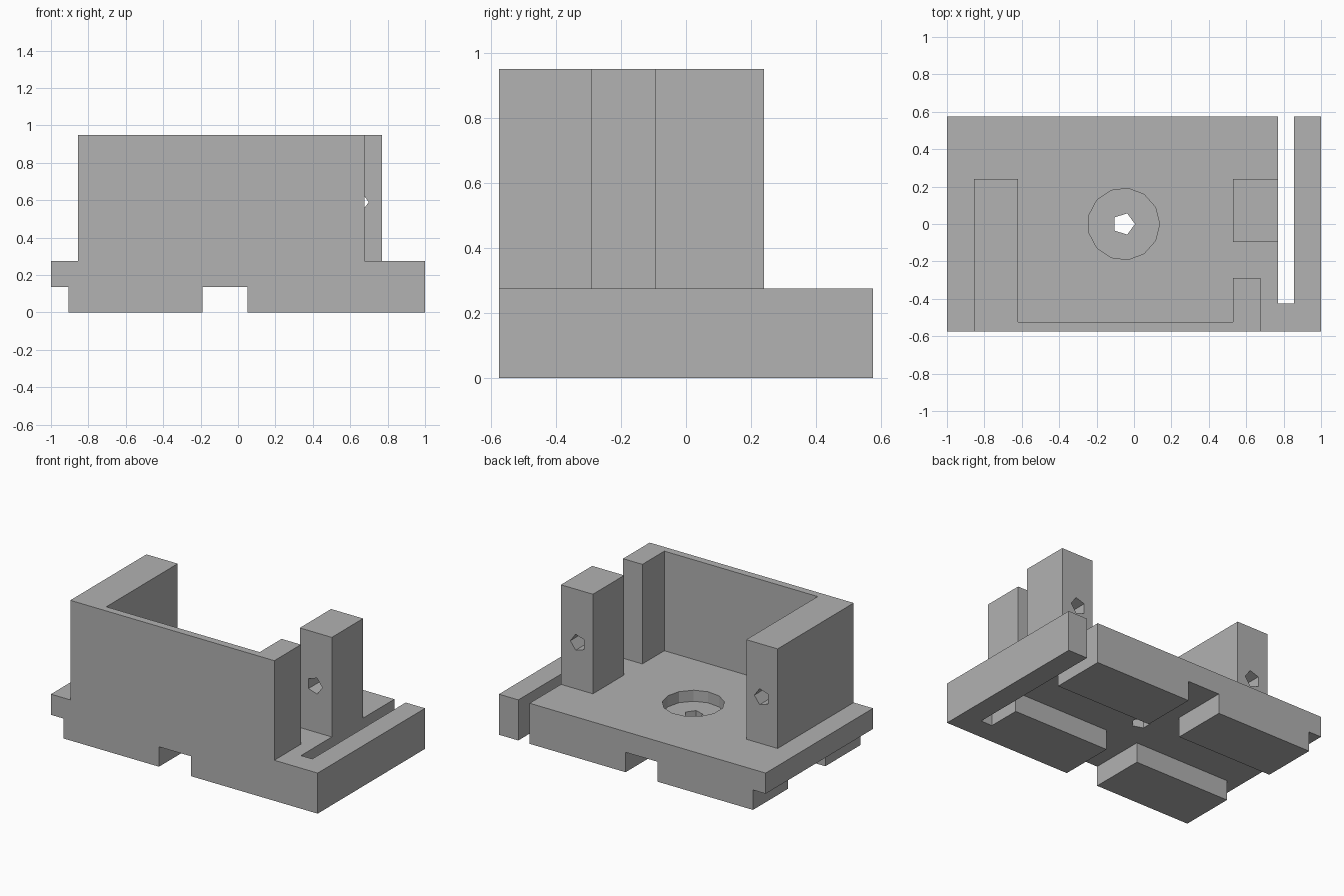
import bpy, bmesh
from math import cos, sin, tau
from mathutils import Vector

if "Cube" in bpy.data.objects:
    bpy.data.objects.remove(bpy.data.objects["Cube"], do_unlink=True)

grey = bpy.data.materials.new("plain grey")
grey.use_nodes = True
grey.diffuse_color = (0.445, 0.445, 0.445, 1)
grey.node_tree.nodes["Principled BSDF"].inputs["Base Color"].default_value = grey.diffuse_color

FRONT, BACK = -0.575, 0.575
DECK, TOP, CHANNEL = 0.275, 0.95, 0.135


def prism(name, points, depth):
    """Closed solid made by sweeping a flat outline along a vector."""
    bm = bmesh.new()
    face = bm.faces.new([bm.verts.new(p) for p in points])
    swept = bmesh.ops.extrude_face_region(bm, geom=[face])["geom"]
    verts = [g for g in swept if isinstance(g, bmesh.types.BMVert)]
    bmesh.ops.translate(bm, verts=verts, vec=Vector(depth))
    bmesh.ops.recalc_face_normals(bm, faces=bm.faces)
    mesh = bpy.data.meshes.new(name)
    bm.to_mesh(mesh)
    bm.free()
    mesh.materials.append(grey)
    obj = bpy.data.objects.new(name, mesh)
    bpy.context.collection.objects.link(obj)
    return obj


def box(name, x0, x1, y0, y1, z0, z1):
    outline = [(x0, y0, z0), (x1, y0, z0), (x1, y1, z0), (x0, y1, z0)]
    return prism(name, outline, (0, 0, z1 - z0))


def upright_hole(x, r, sides, z0, z1):
    ring = [(x + r * cos(tau * i / sides), r * sin(tau * i / sides), z0) for i in range(sides)]
    return prism("hole_cutter", ring, (0, 0, z1 - z0))


def screw_hole(x, y0, y1, r=0.057, z=0.59, sides=5):
    ring = [(x + r * cos(tau * i / sides), y0, z + r * sin(tau * i / sides)) for i in range(sides)]
    return prism("screw_cutter", ring, (0, y1 - y0, 0))


def combine(target, tool, operation):
    """Apply a boolean and discard the tool."""
    mod = target.modifiers.new("boolean", "BOOLEAN")
    mod.object, mod.operation, mod.solver = tool, operation, "EXACT"
    bpy.context.view_layer.update()
    result = bpy.data.meshes.new_from_object(
        target.evaluated_get(bpy.context.evaluated_depsgraph_get()))
    target.modifiers.clear()
    target.data = result
    bpy.data.objects.remove(tool, do_unlink=True)


# Base plate
body = box("mounting_base", -1, 1, FRONT, BACK, 0, DECK)

# Front wall with a long arm on one end and a short return on the other
wall_plan = [(-0.855, FRONT), (0.675, FRONT), (0.675, -0.29), (0.53, -0.29),
             (0.53, -0.525), (-0.62, -0.525), (-0.62, 0.24), (-0.855, 0.24)]
wall = prism("wall", [(x, y, DECK) for x, y in wall_plan], (0, 0, TOP - DECK))
combine(body, wall, "UNION")

# Free-standing post
combine(body, box("post", 0.53, 0.77, -0.095, 0.24, DECK, TOP), "UNION")

cutters = [
    # Flexure slot, open at the back
    box("slot", 0.77, 0.855, -0.425, 0.7, -0.1, 0.4),
    # Crossed channels and edge rebate underneath
    box("long_channel", -0.19, 0.05, -0.7, 0.7, -0.1, CHANNEL),
    box("cross_channel", -1.1, 0.8, -0.2, 0.2, -0.1, CHANNEL),
    box("edge_rebate", -1.1, -0.905, -0.7, 0.7, -0.1, CHANNEL),
    # Round recess and bolt hole in the deck
    upright_hole(-0.055, 0.192, 13, 0.2, 0.4),
    upright_hole(-0.055, 0.06, 5, -0.1, 0.4),
    # Screw holes in the post and the arm
    screw_hole(0.642, -0.15, 0.3),
    screw_hole(-0.7375, -0.095, 0.3),
]
for cutter in cutters:
    combine(body, cutter, "DIFFERENCE")

body.data.name = "mounting_base"
for poly in body.data.polygons:
    poly.use_smooth = False
    poly.material_index = 0
